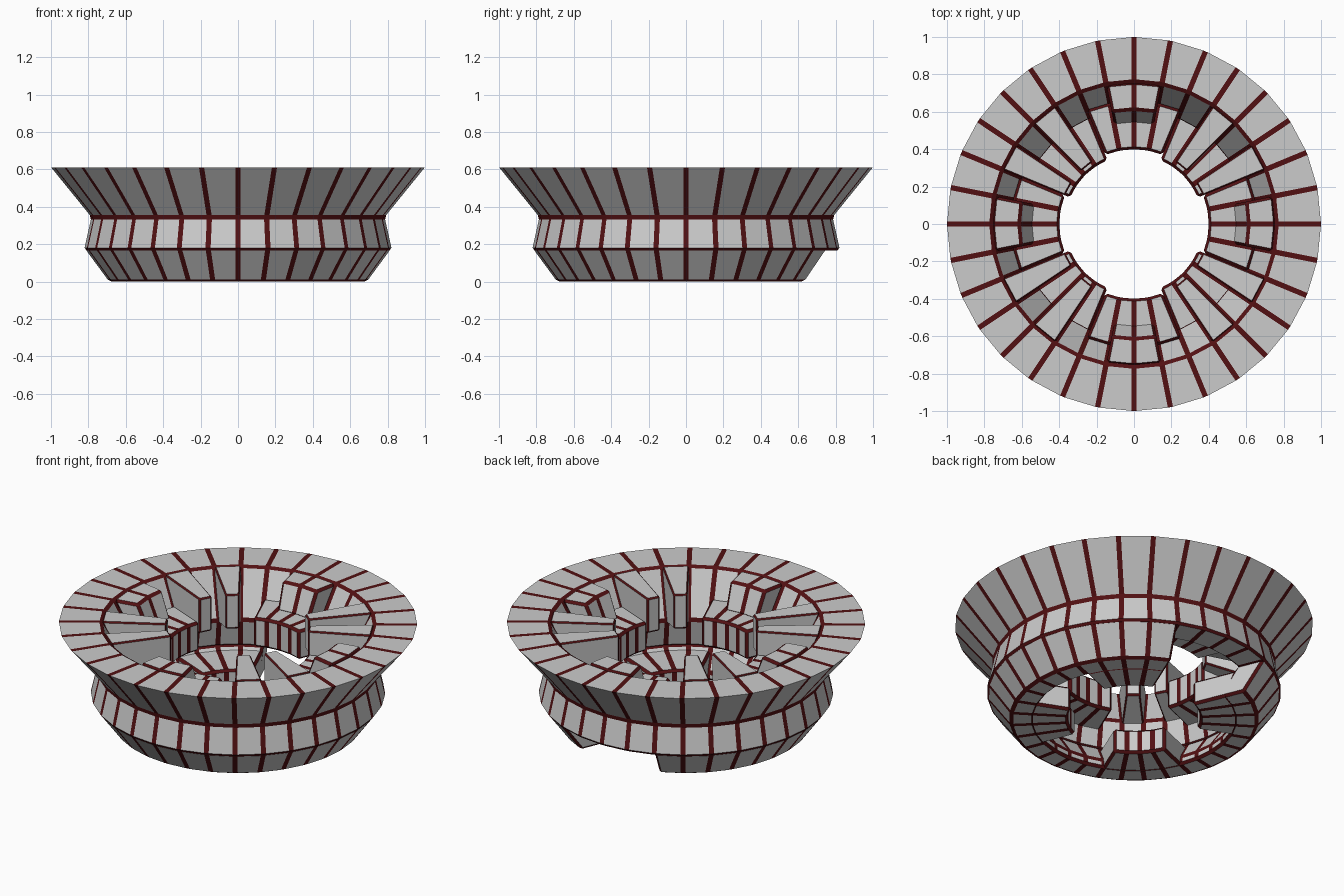
import bpy, bmesh, math

if "Cube" in bpy.data.objects:
    bpy.data.objects.remove(bpy.data.objects["Cube"])

STEP = 360 / 32

# Materials: grey panels and dark red edge trim
panel = bpy.data.materials.new("panel_grey")
panel.diffuse_color = (0.8, 0.8, 0.8, 1)
panel.use_nodes = True
panel.node_tree.nodes["Principled BSDF"].inputs["Base Color"].default_value = panel.diffuse_color
trim = bpy.data.materials.new("trim_red")
trim.diffuse_color = (0.085, 0.005, 0.006, 1)
trim.use_nodes = True
trim.node_tree.nodes["Principled BSDF"].inputs["Base Color"].default_value = trim.diffuse_color


def sweep(name, profile, start, segs, width=0.014):
    """Sweep a closed (radius, z) profile round z, with trimmed edges."""
    full = segs == 32
    bm = bmesh.new()
    rings = []
    for i in range(segs if full else segs + 1):
        a = math.radians(start + i * STEP)
        rings.append([bm.verts.new((r * math.cos(a), r * math.sin(a), z))
                      for r, z in profile])
    n = len(profile)
    for i in range(segs):
        p, q = rings[i], rings[(i + 1) % len(rings)]
        for j in range(n):
            k = (j + 1) % n
            bm.faces.new((p[j], q[j], q[k], p[k]))
    if not full:
        bm.faces.new(rings[0])
        bm.faces.new(rings[-1][::-1])
    bmesh.ops.recalc_face_normals(bm, faces=bm.faces[:])
    # every edge gets trim, except the sharp outer rim
    weight = bm.edges.layers.float.new("bevel_weight_edge")
    for e in bm.edges:
        rim = all(math.hypot(v.co.x, v.co.y) > 0.95 for v in e.verts)
        e[weight] = 0.0 if rim else 1.0
    me = bpy.data.meshes.new(name)
    bm.to_mesh(me)
    bm.free()
    me.materials.append(panel)
    me.materials.append(trim)
    ob = bpy.data.objects.new(name, me)
    bpy.context.collection.objects.link(ob)
    bev = ob.modifiers.new("trim", "BEVEL")
    bev.limit_method = 'WEIGHT'
    bev.width = width
    bev.segments = 1
    bev.material = 1
    return ob


# Flared upper ring with its waist band
sweep("upper_ring", [(0.825, 0.167), (0.785, 0.345), (1.0, 0.61), (0.76, 0.61),
                     (0.61, 0.345), (0.65, 0.167)], 0, 32)

# Lower bowl, open for four segments at the back
sweep("lower_bowl", [(0.69, 0), (0.82, 0.177), (0.65, 0.177), (0.56, 0.05),
                     (0.56, 0)], 112.5, 28)

for i, side in enumerate(("right", "back", "left", "front")):
    c = i * 90
    # Stepped blocks on the four axes: wide low tier and narrow high tier
    sweep("low_tier_" + side, [(0.40, 0.46), (0.66, 0.46), (0.66, 0.28), (0.40, 0.28)],
          c - 2 * STEP, 4)
    sweep("high_tier_" + side, [(0.61, 0.61), (0.76, 0.61), (0.64, 0.40), (0.54, 0.45)],
          c - STEP, 2)
    # Thick floor plates on the diagonals, leaving notches under the blocks
    sweep("floor_plate_%d" % i, [(0.37, 0), (0.37, 0.15), (0.65, 0.15), (0.58, 0)],
          c + 2 * STEP, 4)

# Radial blades between the blocks, two per quarter, mirrored in x and y
for a in (22.5, 45.0):
    for j, b in enumerate((a, 180 - a - STEP, 180 + a, 360 - a - STEP)):
        sweep("blade_%d_%d" % (a, j), [(0.40, 0.60), (0.76, 0.61), (0.64, 0.32), (0.40, 0.39)],
              b, 1, 0.008)
